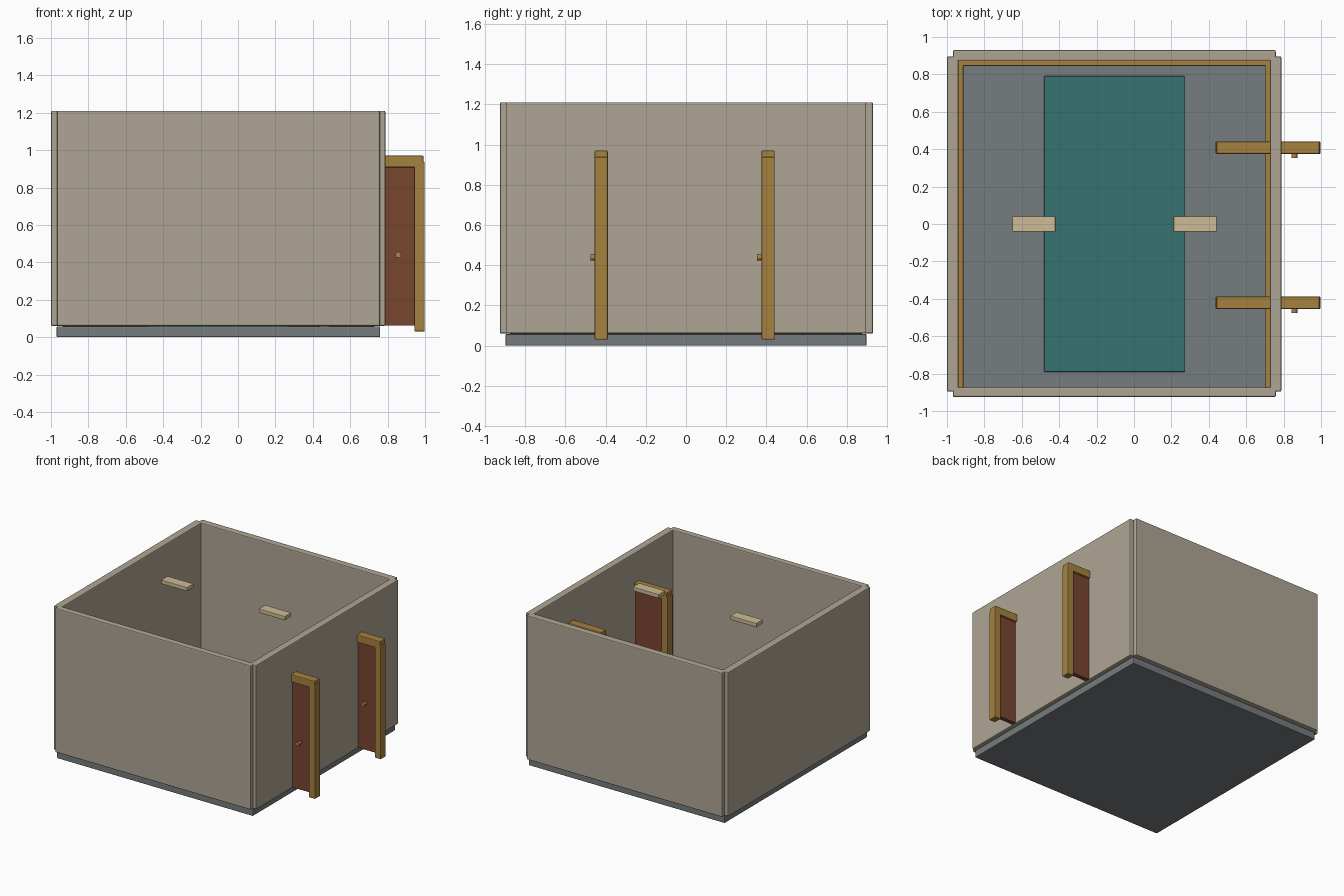
import bpy, bmesh, math

if "Cube" in bpy.data.objects:
    bpy.data.objects.remove(bpy.data.objects["Cube"])


def material(name, rgb):
    m = bpy.data.materials.new(name)
    m.diffuse_color = (*rgb, 1)
    m.use_nodes = True
    m.node_tree.nodes["Principled BSDF"].inputs["Base Color"].default_value = m.diffuse_color
    return m


WALL = material("plaster", (0.43, 0.38, 0.30))
FLOOR = material("slate", (0.18, 0.20, 0.21))
WOOD = material("oak", (0.38, 0.22, 0.05))
DOOR = material("red_wood", (0.19, 0.06, 0.03))
RUG = material("teal_cloth", (0.04, 0.17, 0.17))
LAMP = material("warm_light", (0.61, 0.50, 0.30))
BRASS = material("brass", (0.45, 0.22, 0.07))


def finish(name, bm, mat):
    mesh = bpy.data.meshes.new(name)
    bm.to_mesh(mesh)
    bm.free()
    mesh.materials.append(mat)
    ob = bpy.data.objects.new(name, mesh)
    bpy.context.collection.objects.link(ob)
    return ob


def box(name, xs, ys, zs, mat, bevel=0.0):
    bm = bmesh.new()
    bmesh.ops.create_cube(bm, size=1)
    for v in bm.verts:
        v.co = [(r[0] + r[1]) / 2 + c * (r[1] - r[0]) for c, r in zip(v.co, (xs, ys, zs))]
    ob = finish(name, bm, mat)
    if bevel:
        mod = ob.modifiers.new("bevel", 'BEVEL')
        mod.width, mod.segments = bevel, 2
    return ob


def knob(name, x, y0, y1, z, r):
    bm = bmesh.new()
    bmesh.ops.create_cone(bm, cap_ends=True, segments=16, radius1=r, radius2=r, depth=abs(y1 - y0))
    ob = finish(name, bm, BRASS)
    ob.rotation_euler.x = math.pi / 2
    ob.location = (x, (y0 + y1) / 2, z)
    for p in ob.data.polygons:
        p.use_smooth = len(p.vertices) == 4
    return ob


# floor and rug
box("floor", (-0.97, 0.76), (-0.898, 0.898), (0, 0.058), FLOOR, 0.006)
box("rug", (-0.48, 0.273), (-0.79, 0.79), (0.055, 0.068), RUG, 0.003)

# four walls, the side walls standing slightly proud at the corners
Z = (0.06, 1.21)
box("front_wall", (-0.968, 0.758), (-0.925, -0.873), Z, WALL, 0.007)
box("back_wall", (-0.968, 0.758), (0.873, 0.93), Z, WALL, 0.007)
box("left_wall", (-1.0, -0.938), (-0.896, 0.896), Z, WALL, 0.007)
box("right_wall", (0.728, 0.788), (-0.896, 0.896), Z, WALL, 0.007)

# skirting boards along three walls
S = (0.058, 0.16)
box("left_skirting", (-0.942, -0.912), (-0.875, 0.875), S, WOOD, 0.004)
box("right_skirting", (0.703, 0.732), (-0.875, 0.875), S, WOOD, 0.004)
box("back_skirting", (-0.942, 0.732), (0.846, 0.876), S, WOOD, 0.004)

# ceiling lights
for side, x in (("left", -0.535), ("right", 0.327)):
    box(side + "_ceiling_light", (x - 0.115, x + 0.115), (-0.041, 0.041), (1.15, 1.182), LAMP, 0.004)

# two framed doors crossing the right wall
for tag, y in (("front", -0.421), ("back", 0.408)):
    d = (y - 0.033, y + 0.033)
    for part, x in (("inner", 0.436), ("outer", 0.943)):
        box(f"{tag}_door_{part}_post", (x, x + 0.055), d, (0.03, 0.937), WOOD, 0.006)
    box(tag + "_door_header", (0.442, 0.992), d, (0.908, 0.97), WOOD, 0.006)
    box(tag + "_door_panel", (0.49, 0.944), (y - 0.018, y + 0.018), (0.062, 0.908), DOOR, 0.003)
    knob(tag + "_door_knob_stem", 0.857, y - 0.055, y - 0.015, 0.44, 0.011)
    knob(tag + "_door_knob", 0.857, y - 0.054, y - 0.034, 0.44, 0.016)
